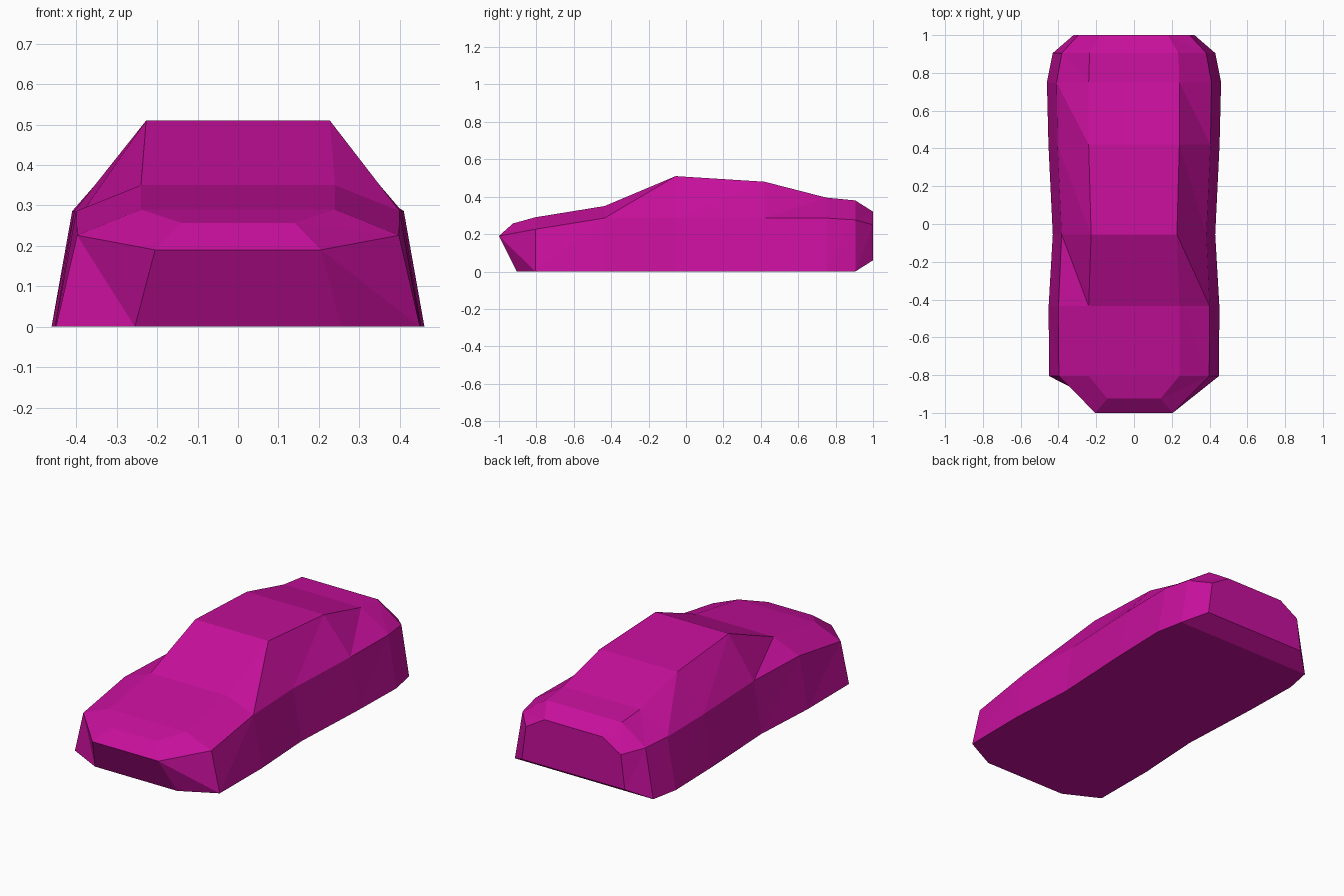
import bpy, bmesh

if "Cube" in bpy.data.objects:
    bpy.data.objects.remove(bpy.data.objects["Cube"], do_unlink=True)

# Paint
paint = bpy.data.materials.new("magenta_paint")
paint.use_nodes = True
colour = (0.57, 0.005, 0.33, 1)
paint.diffuse_color = colour
bsdf = next(n for n in paint.node_tree.nodes if n.type == 'BSDF_PRINCIPLED')
bsdf.inputs["Base Color"].default_value = colour


def half_section(y, sill, belt, roof):
    """Half cross-section from (x, z) pairs sharing one y."""
    return [(x, y, z) for x, z in (sill, belt, roof)]


# Cross-sections from nose to tail: sill, beltline, roofline
nose = [(0.255, -0.905, 0), (0.205, -1, 0.19), (0.14, -0.925, 0.257)]
sections = [
    nose,
    half_section(-0.805, (0.45, 0), (0.398, 0.226), (0.24, 0.29)),
    half_section(-0.435, (0.452, 0), (0.40, 0.286), (0.24, 0.35)),
    half_section(-0.055, (0.43, 0), (0.383, 0.286), (0.227, 0.51)),
    half_section(0.42, (0.453, 0), (0.405, 0.286), (0.24, 0.48)),
    half_section(0.75, (0.461, 0), (0.41, 0.286), (0.24, 0.395)),
    half_section(0.905, (0.43, 0), (0.382, 0.276), (0.235, 0.38)),
    half_section(1.0, (0.32, 0.06), (0.295, 0.25), (0.18, 0.32)),
]

# Loft the body shell through mirrored rings
bm = bmesh.new()
rings = []
for half in sections:
    ring = half + [(-x, y, z) for x, y, z in reversed(half)]
    rings.append([bm.verts.new(p) for p in ring])

for n, (a, b) in enumerate(zip(rings, rings[1:])):
    for i in range(6):
        j = (i + 1) % 6
        if i in (2, 5):                      # flat roof and floor strips
            bm.faces.new((a[i], a[j], b[j], b[i]))
        elif n == 0:                         # nose corners fold the other way
            bm.faces.new((a[i], a[j], b[i]))
            bm.faces.new((a[j], b[j], b[i]))
        else:
            bm.faces.new((a[i], a[j], b[j]))
            bm.faces.new((a[i], b[j], b[i]))

# Bumper, hood lip and tail panel
front = rings[0]
bm.faces.new((front[0], front[1], front[4], front[5]))
bm.faces.new((front[1], front[2], front[3], front[4]))
bm.faces.new(rings[-1])
bmesh.ops.recalc_face_normals(bm, faces=bm.faces[:])

mesh = bpy.data.meshes.new("car_body")
bm.to_mesh(mesh)
bm.free()
mesh.materials.append(paint)
body = bpy.data.objects.new("car_body", mesh)
bpy.context.collection.objects.link(body)
